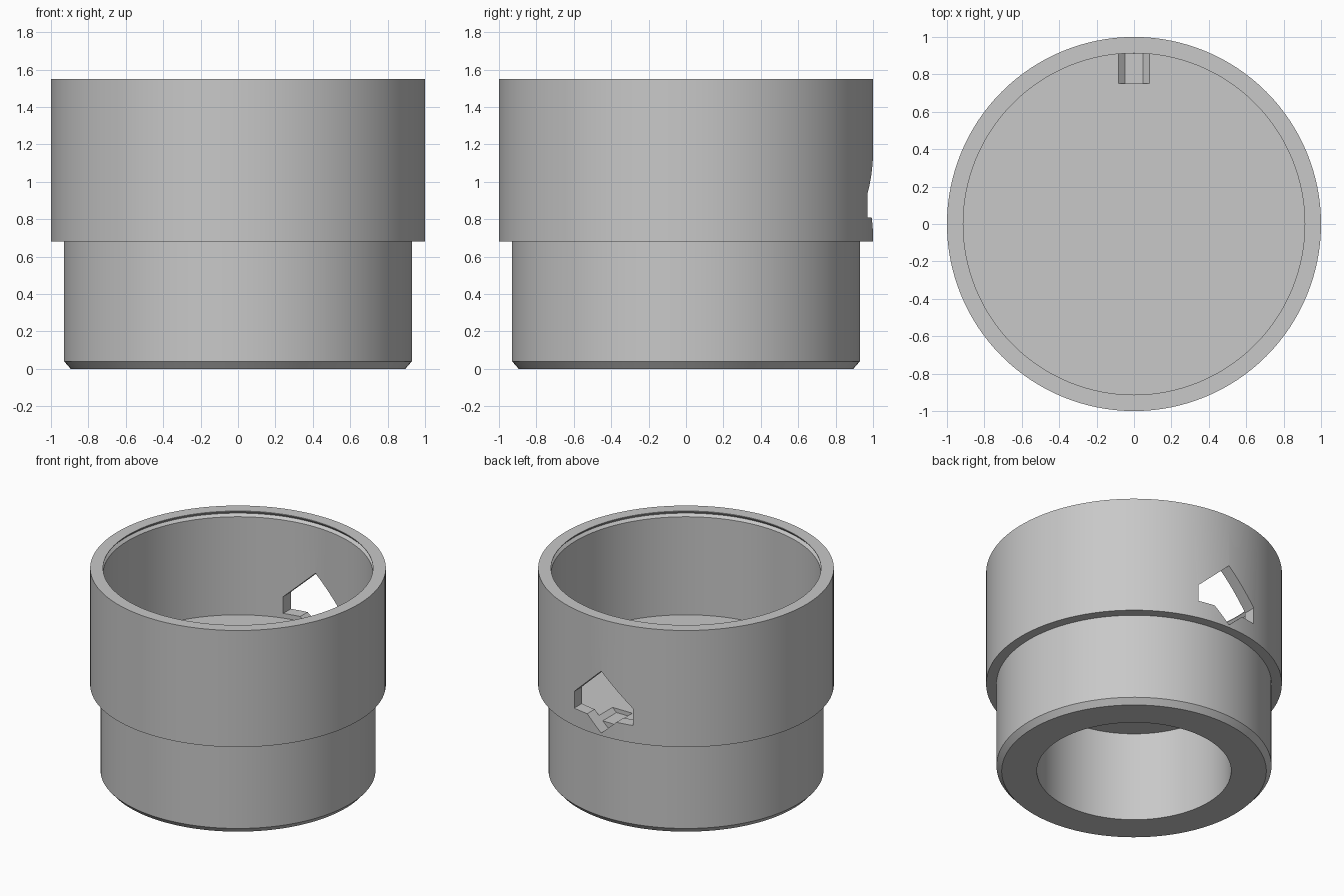
import bpy, bmesh, math

old = bpy.data.objects.get("Cube")
if old:
    bpy.data.objects.remove(old, do_unlink=True)

# Single plain material
grey = bpy.data.materials.new("light_grey")
grey.use_nodes = True
colour = (0.58, 0.58, 0.58, 1)
grey.diffuse_color = colour
grey.node_tree.nodes["Principled BSDF"].inputs["Base Color"].default_value = colour


def make_object(name, bm):
    bmesh.ops.remove_doubles(bm, verts=bm.verts, dist=1e-5)
    bmesh.ops.recalc_face_normals(bm, faces=bm.faces)
    mesh = bpy.data.meshes.new(name)
    bm.to_mesh(mesh)
    bm.free()
    mesh.materials.append(grey)
    obj = bpy.data.objects.new(name, mesh)
    bpy.context.collection.objects.link(obj)
    return obj


def lathe(name, profile, steps=128):
    bm = bmesh.new()
    verts = [bm.verts.new((r, 0, z)) for r, z in profile]
    edges = [bm.edges.new(pair) for pair in zip(verts, verts[1:])]
    bmesh.ops.spin(bm, geom=verts + edges, cent=(0, 0, 0), axis=(0, 0, 1),
                   angle=math.tau, steps=steps, use_merge=False)
    return make_object(name, bm)


def prism(name, half_outline, y0, y1):
    """Extrude a mirrored x-z outline along y."""
    outline = half_outline + [(-x, z) for x, z in reversed(half_outline) if x > 0]
    bm = bmesh.new()
    face = bm.faces.new([bm.verts.new((x, y0, z)) for x, z in outline])
    new = bmesh.ops.extrude_face_region(bm, geom=[face])["geom"]
    bmesh.ops.translate(bm, vec=(0, y1 - y0, 0),
                        verts=[v for v in new if isinstance(v, bmesh.types.BMVert)])
    return make_object(name, bm)


# Stepped collar: bored spigot, closed floor, cup with a snap groove under the rim
rim, floor, ceiling, inner = 1.55, 0.775, 0.67, 0.913
collar = lathe("stepped_collar", [
    (0, ceiling), (0.657, ceiling), (0.657, 0),
    (0.895, 0), (0.93, 0.04), (0.93, 0.68), (1, 0.68), (1, rim),
    (inner, rim), (inner, 1.545), (0.932, 1.525), (inner, 1.507),
    (inner, floor), (0, floor)])

# Arrow-shaped window through the back wall, with a shallow notch in the floor
window = prism("window_cutter", [
    (0, 1.162), (0.243, 0.935), (0.243, 0.81), (0.12, 0.81), (0.049, 0.745)],
    0.75, 1.2)
tip = prism("window_tip_cutter", [(0.12, 0.81), (0, 0.70)], 0.912, 1.2)

bpy.context.view_layer.objects.active = collar
for cutter in (window, tip):
    cut = collar.modifiers.new(cutter.name, "BOOLEAN")
    cut.operation = "DIFFERENCE"
    cut.solver = "EXACT"
    cut.object = cutter
    bpy.ops.object.modifier_apply(modifier=cut.name)
    bpy.data.objects.remove(cutter, do_unlink=True)

# Smooth round walls, crisp edges
for obj in bpy.context.selected_objects:
    obj.select_set(False)
collar.select_set(True)
bpy.ops.object.shade_smooth_by_angle(angle=math.radians(25))
